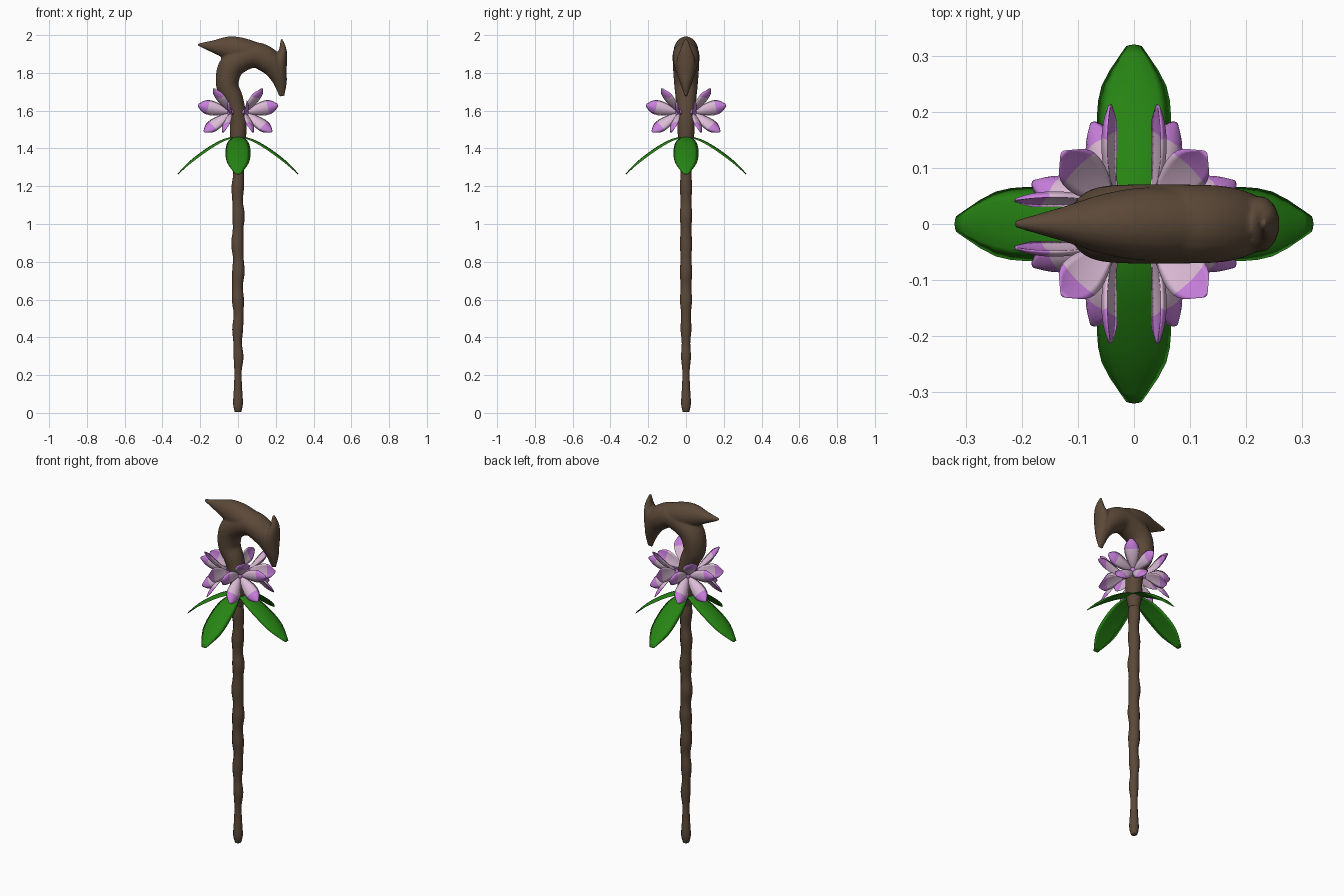
import bpy, bmesh, math
from mathutils import Vector, Matrix

if "Cube" in bpy.data.objects:
    bpy.data.objects.remove(bpy.data.objects["Cube"])


def material(name, rgb):
    m = bpy.data.materials.new(name)
    m.diffuse_color = (*rgb, 1)
    m.use_nodes = True
    m.node_tree.nodes["Principled BSDF"].inputs["Base Color"].default_value = m.diffuse_color
    return m


BROWN = material("brown wood", (0.105, 0.066, 0.04))
GREEN = material("leaf green", (0.02, 0.23, 0.007))
PALE = material("pale pink", (0.72, 0.50, 0.68))
PURPLE = material("petal purple", (0.60, 0.22, 0.74))


def finish(bm, name, mats):
    bmesh.ops.recalc_face_normals(bm, faces=bm.faces[:])
    for f in bm.faces:
        f.smooth = True
    me = bpy.data.meshes.new(name)
    bm.to_mesh(me)
    bm.free()
    ob = bpy.data.objects.new(name, me)
    bpy.context.collection.objects.link(ob)
    for m in mats:
        me.materials.append(m)
    return ob


def spline(keys, t):
    """Catmull-Rom through tuples, t in 0..1"""
    u = t * (len(keys) - 1)
    i = min(int(u), len(keys) - 2)
    f = u - i
    k = [Vector(keys[min(max(j, 0), len(keys) - 1)]) for j in range(i - 1, i + 3)]
    return 0.5 * (2 * k[1] + (k[2] - k[0]) * f
                  + (2 * k[0] - 5 * k[1] + 4 * k[2] - k[3]) * f * f
                  + (3 * k[1] - k[0] - 3 * k[2] + k[3]) * f ** 3)


def tube(bm, keys, steps, sides=20):
    """Elliptical tube in the xz plane; keys are (x, z, half width, half depth)"""
    rings = []
    for s in range(steps + 1):
        t = s / steps
        x, z, a, b = spline(keys, t)
        d = spline(keys, min(t + .01, 1)) - spline(keys, max(t - .01, 0))
        n = Vector((d[1], 0, -d[0])).normalized()
        a, b = max(a, .002), max(b, .002)
        rings.append([bm.verts.new(Vector((x, 0, z)) + n * a * math.cos(q)
                                   + Vector((0, b * math.sin(q), 0)))
                      for q in (2 * math.pi * k / sides for k in range(sides))])
    for r0, r1 in zip(rings, rings[1:]):
        for k in range(sides):
            j = (k + 1) % sides
            bm.faces.new((r0[k], r0[j], r1[j], r1[k]))
    bm.faces.new(rings[0])
    bm.faces.new(rings[-1])


# Knobbly shaft
bm = bmesh.new()
keys = [(0, 0.005, .017, .017), (0, .05, .026, .026), (0, .14, .021, .021)]
for i in range(17):
    z = .22 + i * .075
    r = .021 + .009 * min(1, max(0, (z - .2) / .45)) + (.003 if i % 2 else -.002)
    keys.append((.003 * math.sin(i * 1.9), z, r, r))
tube(bm, keys, 80, 12)
finish(bm, "shaft", [BROWN])

# Hooked head: neck and hook, back horn, upper beak, fused together
bm = bmesh.new()
tube(bm, [(0, 1.39, .03, .03), (0, 1.47, .044, .044), (0, 1.56, .045, .048),
          (-.025, 1.66, .053, .055), (-.057, 1.74, .06, .063), (-.03, 1.84, .068, .07),
          (.08, 1.895, .068, .071), (.17, 1.855, .066, .066), (.218, 1.77, .042, .04),
          (.232, 1.675, .014, .006)], 60)
tube(bm, [(.12, 1.89, .06, .06), (.03, 1.915, .068, .066), (-.05, 1.932, .062, .055),
          (-.13, 1.94, .034, .03), (-.215, 1.95, .006, .006)], 30)
tube(bm, [(.22, 1.77, .036, .04), (.225, 1.86, .034, .05), (.237, 1.92, .021, .032),
          (.23, 1.98, .005, .008)], 24)
head = finish(bm, "hooked_head", [BROWN])
rm = head.modifiers.new("fuse", 'REMESH')
rm.mode = 'VOXEL'
rm.voxel_size = .006
rm.use_smooth_shade = True
sm = head.modifiers.new("soften", 'SMOOTH')
sm.factor = .5
sm.iterations = 5


def blade(bm, path, widths, cup, thick, rows, cols, place, two_tone):
    """Closed curved blade: path of (out, up), half widths, cupped across"""
    wkeys = [(w, 0) for w in widths]
    layers = []
    for side in (1, -1):
        grid = []
        for i in range(rows + 1):
            t = i / rows
            p, w = spline(path, t), max(spline(wkeys, t)[0], .002)
            d = (spline(path, min(t + .02, 1)) - spline(path, max(t - .02, 0))).normalized()
            n = Vector((-d[1], d[0]))
            row = []
            for j in range(cols + 1):
                v = 2 * j / cols - 1
                edge = (1 - v * v) * math.sin(math.pi * min(max(t, .04), .96)) ** .5
                q = p + n * (cup * v * v * w + side * thick * edge / 2)
                row.append(bm.verts.new(place @ Vector((q[0], v * w, q[1]))))
            grid.append(row)
        layers.append(grid)
        for i in range(rows):
            t = (i + .5) / rows
            for j in range(cols):
                f = bm.faces.new((grid[i][j], grid[i + 1][j], grid[i + 1][j + 1], grid[i][j + 1]))
                f.material_index = 1 if two_tone and (t > .64 or t < .12) else 0
    # close the two ends, sides are welded
    top, under = layers
    for i in (0, rows):
        for j in range(cols):
            f = bm.faces.new((top[i][j], top[i][j + 1], under[i][j + 1], under[i][j]))
            f.material_index = 1 if two_tone else 0
    bmesh.ops.remove_doubles(bm, verts=bm.verts[:], dist=1e-5)


# Four drooping leaves
for k in range(4):
    bm = bmesh.new()
    blade(bm, [(.02, 1.463), (.09, 1.438), (.17, 1.39), (.25, 1.33), (.318, 1.265)],
          [.028, .056, .066, .058, .014], -.12, .014, 12, 6,
          Matrix.Rotation(k * math.pi / 2, 4, 'Z'), False)
    finish(bm, f"leaf_{k + 1}", [GREEN])

# Four five-petalled flowers on the diagonals
for k in range(4):
    bm = bmesh.new()
    turn = (Matrix.Rotation(math.pi / 4 + k * math.pi / 2, 4, 'Z')
            @ Matrix.Translation((0, 0, 1.59)))
    for p in range(5):
        spin = Matrix.Rotation(p * 2 * math.pi / 5, 4, 'X')
        blade(bm, [(.045, .003), (.085, .025), (.128, .06), (.16, .095), (.18, .125)],
              [.008, .024, .039, .036, .008], .3, .014, 14, 6, turn @ spin, True)
    finish(bm, f"flower_{k + 1}", [PALE, PURPLE])
    # Flower centre
    bm = bmesh.new()
    bmesh.ops.create_uvsphere(bm, u_segments=12, v_segments=8, radius=.018,
                              matrix=turn @ Matrix.Translation((.055, 0, 0)))
    finish(bm, f"flower_centre_{k + 1}", [PURPLE])
